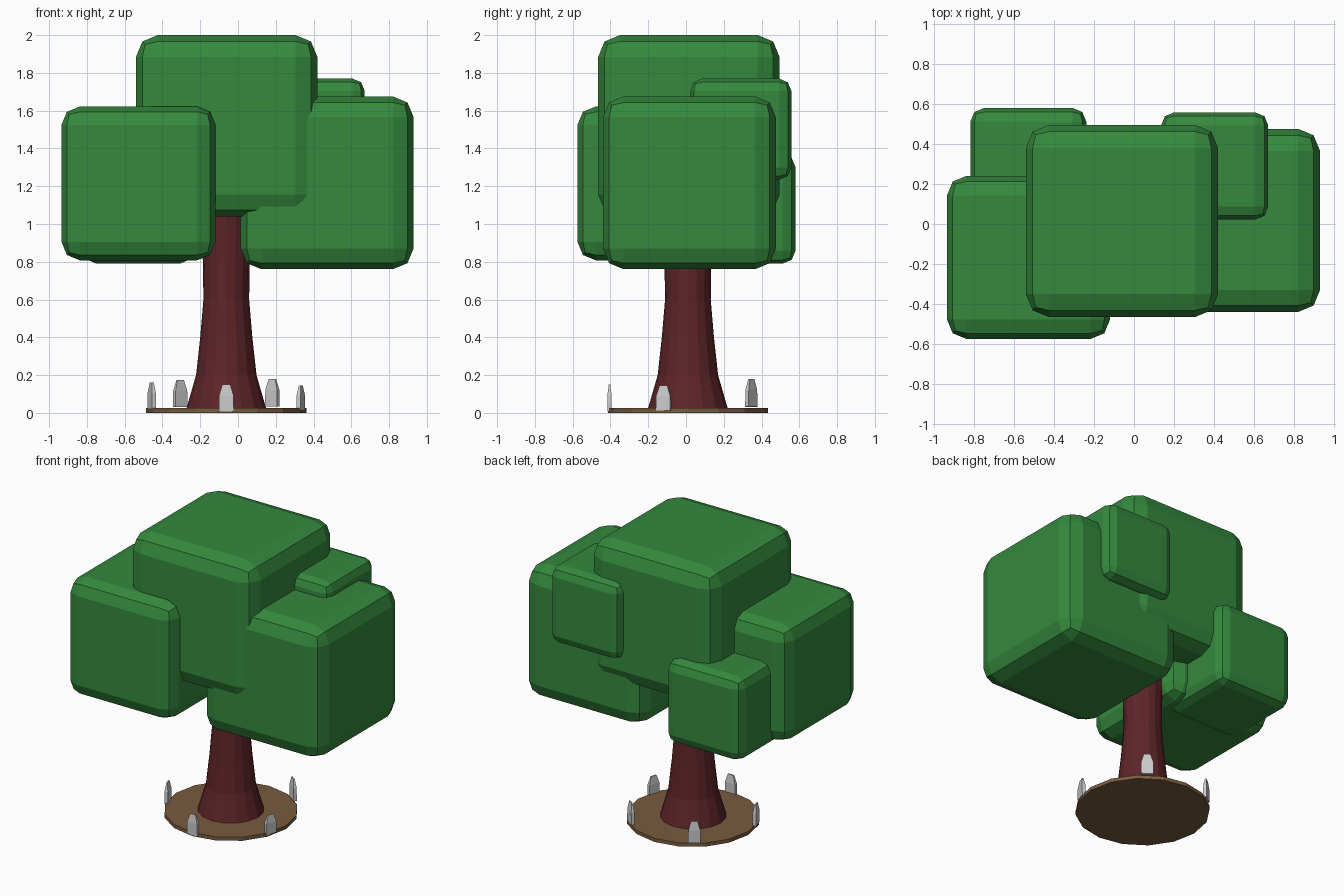
import bpy, bmesh, math
from mathutils import Matrix, Vector

if "Cube" in bpy.data.objects:
    bpy.data.objects.remove(bpy.data.objects["Cube"])

CX, CY = -0.062, 0.01   # trunk and base centre


def material(name, rgb):
    m = bpy.data.materials.new(name)
    m.diffuse_color = (*rgb, 1)
    m.use_nodes = True
    m.node_tree.nodes["Principled BSDF"].inputs["Base Color"].default_value = m.diffuse_color
    return m


def add_object(name, bm, mat=None):
    bmesh.ops.recalc_face_normals(bm, faces=bm.faces)
    me = bpy.data.meshes.new(name)
    bm.to_mesh(me)
    bm.free()
    ob = bpy.data.objects.new(name, me)
    bpy.context.collection.objects.link(ob)
    if mat:
        me.materials.append(mat)
    return ob


def loft(rings):
    """Skin a stack of point rings and cap both ends."""
    bm = bmesh.new()
    loops = [[bm.verts.new(p) for p in ring] for ring in rings]
    n = len(loops[0])
    for a, b in zip(loops, loops[1:]):
        for i in range(n):
            j = (i + 1) % n
            bm.faces.new((a[i], a[j], b[j], b[i]))
    bm.faces.new(loops[0][::-1])
    bm.faces.new(loops[-1])
    return bm


def turned(profile, sides=16):
    step = 2 * math.pi / sides
    return loft([[(CX + r * math.cos(i * step), CY + r * math.sin(i * step), z)
                  for i in range(sides)] for r, z in profile])


green = material("leaf_green", (0.035, 0.25, 0.047))
bark = material("bark_red", (0.11, 0.018, 0.022))
soil = material("soil_brown", (0.19, 0.105, 0.048))

# Ground disc and flared trunk
add_object("soil_disc", turned([(0.424, 0), (0.424, 0.025)]), soil)
add_object("trunk", turned([(0.212, 0.02), (0.16, 0.2), (0.138, 0.4), (0.121, 0.6),
                            (0.124, 0.8), (0.135, 1.0), (0.15, 1.15)]), bark)

# Leaf blocks: rounded cubes given by centre and size
blocks = {
    "leaf_block_top": ((-0.06, 0.015, 1.52), 0.96),
    "leaf_block_front_left": ((-0.527, -0.167, 1.215), 0.815),
    "leaf_block_right": ((0.472, 0.018, 1.218), 0.915),
    "leaf_block_back_right": ((0.403, 0.29, 1.502), 0.535),
    "leaf_block_back_left": ((-0.528, 0.29, 1.08), 0.58),
}
for name, (centre, size) in blocks.items():
    bm = bmesh.new()
    bmesh.ops.create_cube(bm, size=size, matrix=Matrix.Translation(centre))
    ob = add_object(name, bm, green)
    bev = ob.modifiers.new("rounding", 'BEVEL')
    bev.width = 0.12 * size
    bev.segments = 2

# Upright stones around the rim: angle, bottom, top
stones = [(-90, 0.008, 0.15), (-18, 0.012, 0.145), (54, 0.035, 0.18),
          (126, 0.03, 0.175), (198, 0.02, 0.162)]
for k, (angle, z0, z1) in enumerate(stones):
    a = math.radians(angle)
    rings = []
    for width, depth, t in ((0.08, 0.022, 0), (0.076, 0.022, 0.6), (0.042, 0.008, 1)):
        rings.append([(sx * depth / 2, sy * width / 2, z0 + (z1 - z0) * t)
                      for sx, sy in ((-1, -1), (1, -1), (1, 1), (-1, 1))])
    bm = loft(rings)
    place = Matrix.Translation(Vector((CX + 0.415 * math.cos(a), CY + 0.415 * math.sin(a), 0)))
    bm.transform(place @ Matrix.Rotation(a, 4, 'Z'))
    add_object(f"stone_{k + 1}", bm)
